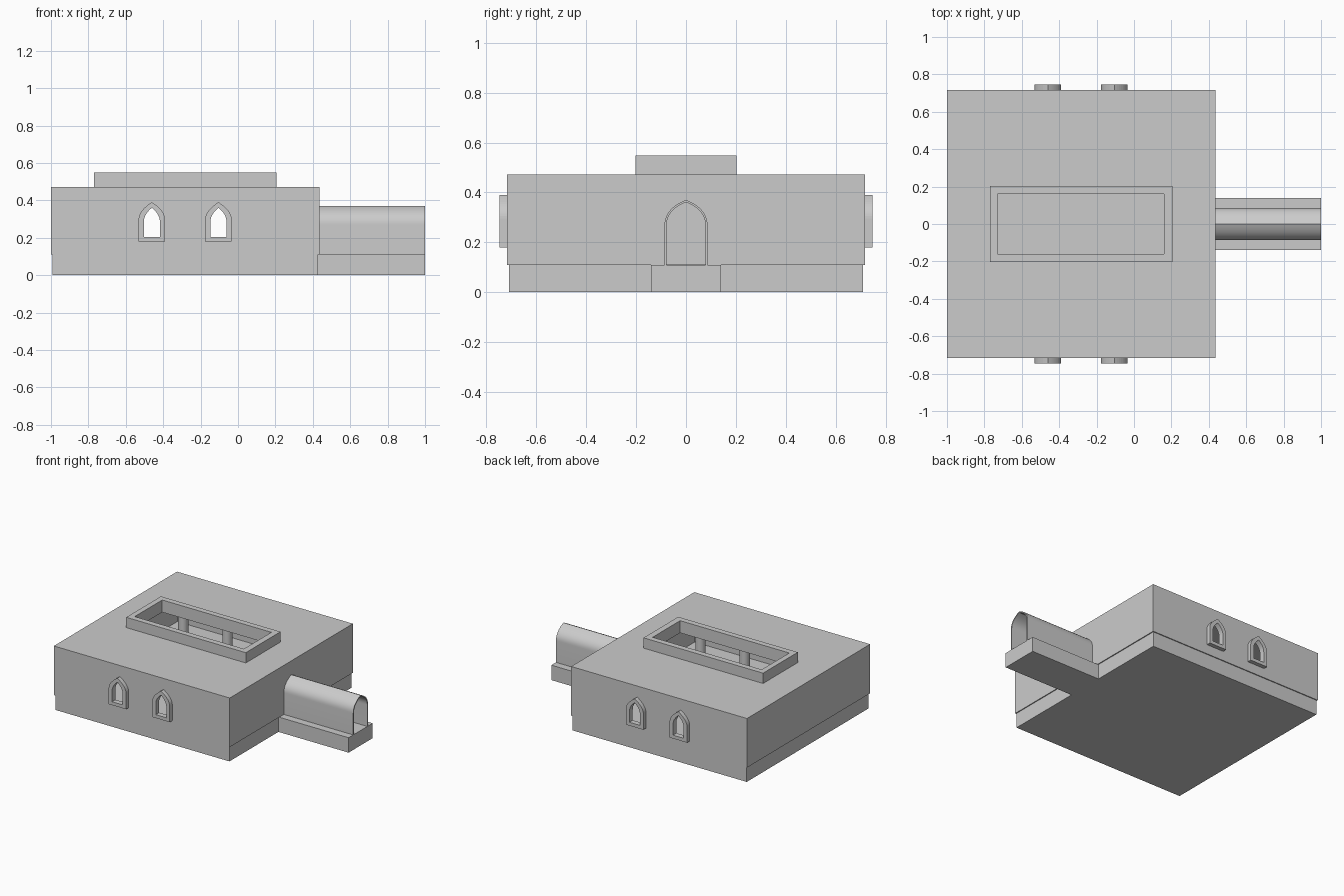
import bpy, bmesh
from math import radians
from mathutils import Matrix

if "Cube" in bpy.data.objects:
    bpy.data.objects.remove(bpy.data.objects["Cube"])

CX, HALF = -0.2825, 0.717        # centre and half size of the square hall
FLOOR, ROOF, SHELL = 0.11, 0.472, 0.009

# Drawing planes: columns are local x, local y and extrusion direction
XY = Matrix.Identity(3)
XZ = Matrix(((1, 0, 0), (0, 0, -1), (0, 1, 0)))
YZ = Matrix(((0, 0, 1), (1, 0, 0), (0, 1, 0)))


def prism(name, loops, depth, plane, centre, smooth=False):
    """Fill an outline with holes, extrude it by depth and stand it on a plane."""
    cu = bpy.data.curves.new(name, 'CURVE')
    cu.dimensions = '2D'
    cu.fill_mode = 'BOTH'
    cu.extrude = depth / 2
    for pts in loops:
        sp = cu.splines.new('POLY')
        sp.points.add(len(pts) - 1)
        for p, (u, v) in zip(sp.points, pts):
            p.co = (u, v, 0, 1)
        sp.use_cyclic_u = True
    tmp = bpy.data.objects.new(name + "_outline", cu)
    bpy.context.collection.objects.link(tmp)
    dg = bpy.context.evaluated_depsgraph_get()
    me = bpy.data.meshes.new_from_object(tmp.evaluated_get(dg))
    bpy.data.objects.remove(tmp)
    bm = bmesh.new()
    bm.from_mesh(me)
    bmesh.ops.remove_doubles(bm, verts=bm.verts, dist=1e-5)
    bmesh.ops.transform(bm, matrix=Matrix.Translation(centre) @ plane.to_4x4(), verts=bm.verts)
    bmesh.ops.recalc_face_normals(bm, faces=bm.faces)
    bm.to_mesh(me)
    bm.free()
    for p in me.polygons:
        p.use_smooth = False
    ob = bpy.data.objects.new(name, me)
    bpy.context.collection.objects.link(ob)
    if smooth:
        smooth_by_angle(ob)
    return ob


def smooth_by_angle(ob):
    bpy.ops.object.select_all(action='DESELECT')
    ob.select_set(True)
    bpy.context.view_layer.objects.active = ob
    bpy.ops.object.shade_smooth_by_angle(angle=radians(35))


def rect(u0, u1, v0, v1):
    return [(u0, v0), (u1, v0), (u1, v1), (u0, v1)]


def arch(c, w, bottom, spring, ctrl, apex, n=10):
    """Pointed arch outline, running from the right foot over the apex to the left."""
    half = [(w, bottom)]
    for i in range(n + 1):
        t = i / n
        half.append((w * ((1 - t) ** 2 + 2 * t * (1 - t)),
                     (1 - t) ** 2 * spring + 2 * t * (1 - t) * ctrl + t * t * apex))
    return [(c + u, v) for u, v in half] + [(c - u, v) for u, v in half[-2::-1]]


x0, x1 = CX - HALF, CX + HALF
windows = (CX - 0.178, CX + 0.178)
win_hole = [arch(x, 0.043, 0.205, 0.285, 0.325, 0.36) for x in windows]
win_rim = [arch(x, 0.071, 0.18, 0.295, 0.345, 0.39) for x in windows]

# Foundation slab with the walkway tongue
b = 0.71
prism("foundation", [[(CX - b, -b), (CX + b, -b), (CX + b, -0.14), (1, -0.14),
                      (1, 0.14), (CX + b, 0.14), (CX + b, b), (CX - b, b)]],
      FLOOR, XY, (0, 0, FLOOR / 2))

# Side walls, pierced by windows with projecting frames
for s, side in ((-1, "front"), (1, "back")):
    prism(side + "_wall", [rect(x0, x1, FLOOR, ROOF)] + win_hole, SHELL, XZ,
          (0, s * (HALF - SHELL / 2), 0))
    for i in range(2):
        prism(f"{side}_window_frame_{i + 1}", [win_rim[i], win_hole[i]], 0.038, XZ,
              (0, s * 0.728, 0))

# End walls: plain on the left, doorway on the right
inner = HALF - SHELL
end = rect(-inner, inner, FLOOR, ROOF - SHELL)
door = arch(0, 0.078, FLOOR + 0.0005, 0.268, 0.33, 0.361)
prism("left_wall", [end], SHELL, YZ, (x0 + SHELL / 2, 0, 0))
prism("right_wall", [end, door], SHELL, YZ, (x1 - SHELL / 2, 0, 0))

# Roof with a long opening and raised skylight curb
opening = rect(-0.73, 0.16, -0.16, 0.16)
prism("roof", [rect(x0, x1, -inner, inner), opening],
      SHELL, XY, (0, 0, ROOF - SHELL / 2))
prism("skylight_curb", [rect(-0.77, 0.205, -0.202, 0.202), opening],
      0.09, XY, (0, 0, 0.503))

# Arched entrance tunnel
outer = arch(0, 0.086, FLOOR, 0.27, 0.335, 0.37)
lining = arch(0, 0.078, FLOOR, 0.268, 0.33, 0.361)
prism("entrance_tunnel", [outer + lining[::-1]], 1 - x1 + SHELL, YZ,
      ((1 + x1 - SHELL) / 2, 0, 0), smooth=True)

# Two rows of round interior columns
h = ROOF - SHELL - FLOOR
for r, y in enumerate((-0.28, 0.28)):
    for i in range(3):
        bpy.ops.mesh.primitive_cylinder_add(vertices=24, radius=0.034, depth=h,
                                            location=(CX + (i - 1) * 0.36, y, FLOOR + h / 2))
        col = bpy.context.object
        col.name = f"column_{r * 3 + i + 1}"
        smooth_by_angle(col)
